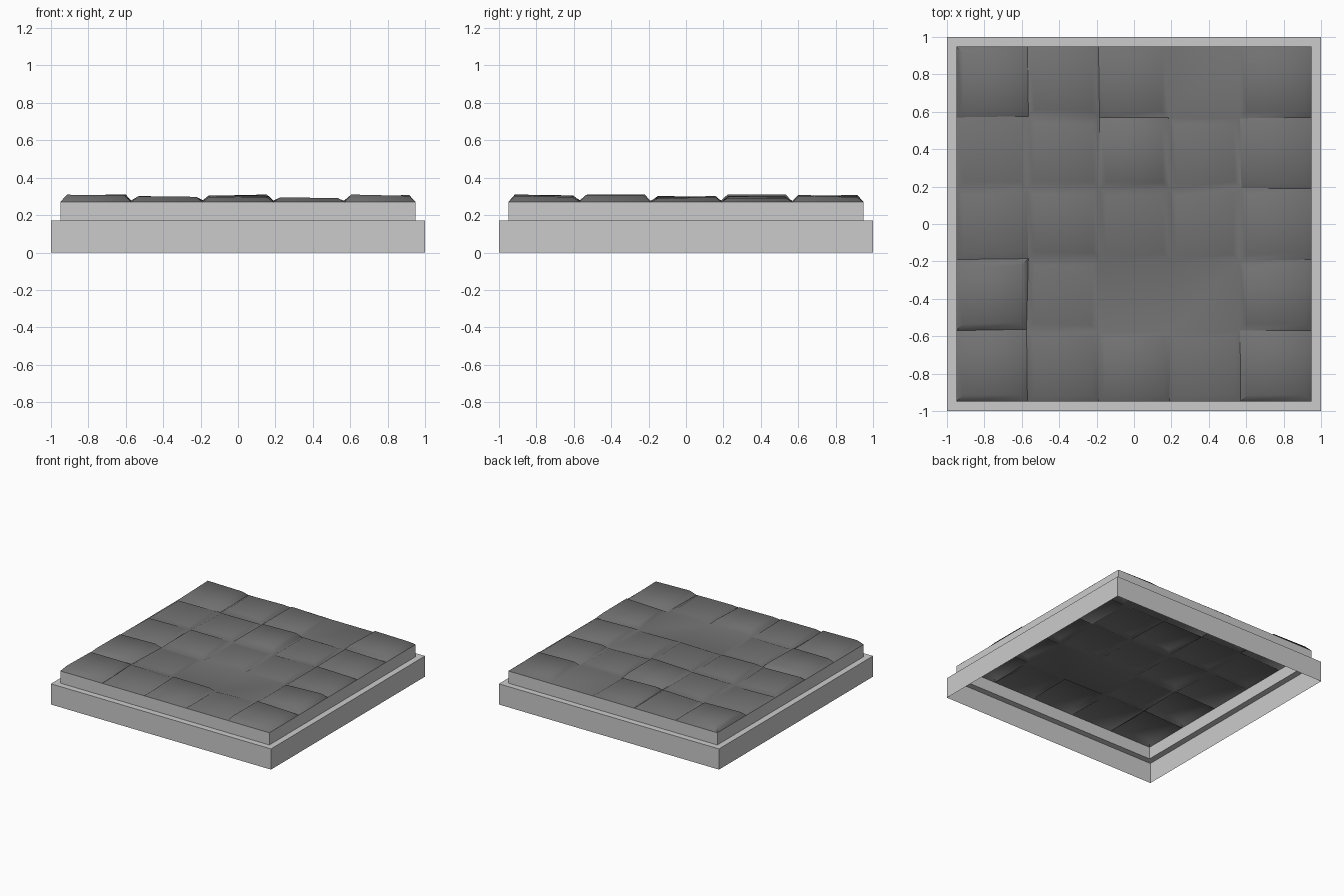
import bpy, bmesh, math, random

if "Cube" in bpy.data.objects:
    bpy.data.objects.remove(bpy.data.objects["Cube"])

random.seed(4)


def make_object(name, bm, color=None):
    bmesh.ops.recalc_face_normals(bm, faces=bm.faces)
    mesh = bpy.data.meshes.new(name)
    bm.to_mesh(mesh)
    bm.free()
    obj = bpy.data.objects.new(name, mesh)
    bpy.context.collection.objects.link(obj)
    if color:
        mat = bpy.data.materials.new(name + "_grey")
        mat.diffuse_color = (*color, 1)
        mat.use_nodes = True
        mat.node_tree.nodes["Principled BSDF"].inputs["Base Color"].default_value = mat.diffuse_color
        mesh.materials.append(mat)
    return obj


# Stepped plinth: an open shell, with a ledge between two wall rings
bm = bmesh.new()
rings = []
for r, z in [(1, 0), (1, 0.17), (0.95, 0.17), (0.95, 0.27)]:
    rings.append([bm.verts.new((sx * r, sy * r, z))
                  for sx, sy in [(-1, -1), (1, -1), (1, 1), (-1, 1)]])
for a, b in zip(rings, rings[1:]):
    for i in range(4):
        j = (i + 1) % 4
        bm.faces.new((a[i], a[j], b[j], b[i]))
make_object("plinth", bm)

# Tile heights above the groove level, front row first; 0 is a missing tile
HEIGHTS = [
    [0.034, 0.025, 0.030, 0.018, 0.034],
    [0.038, 0.015, 0.000, 0.000, 0.032],
    [0.022, 0.025, 0.018, 0.018, 0.025],
    [0.016, 0.022, 0.038, 0.020, 0.026],
    [0.032, 0.022, 0.026, 0.000, 0.032],
]
N, SIZE, GROOVE, BEVEL = 5, 0.38, 0.27, 0.035

# Paved top: grid of groove corners with a raised, tilted face in each cell
bm = bmesh.new()
corner = {}
for i in range(N + 1):
    for j in range(N + 1):
        inside = 0 < i < N and 0 < j < N
        d = 0.008 if inside else 0
        corner[i, j] = bm.verts.new((-0.95 + i * SIZE + random.uniform(-d, d),
                                     -0.95 + j * SIZE + random.uniform(-d, d),
                                     GROOVE + (random.uniform(0, 0.008) if inside else 0)))
for j in range(N):
    for i in range(N):
        ring = [corner[i, j], corner[i + 1, j], corner[i + 1, j + 1], corner[i, j + 1]]
        h = HEIGHTS[j][i]
        if h == 0:
            bm.faces.new(ring)
            continue
        cx, cy = -0.95 + (i + 0.5) * SIZE, -0.95 + (j + 0.5) * SIZE
        tx, ty = random.uniform(-0.005, 0.005), random.uniform(-0.005, 0.005)
        top = []
        for v, (sx, sy) in zip(ring, [(-1, -1), (1, -1), (1, 1), (-1, 1)]):
            z = min(GROOVE + h + sx * tx + sy * ty, 0.31)
            top.append(bm.verts.new((v.co.x - sx * BEVEL, v.co.y - sy * BEVEL, z)))
        bm.faces.new(top)
        for k in range(4):
            m = (k + 1) % 4
            bm.faces.new((ring[k], ring[m], top[m], top[k]))
paving = make_object("stone_tiles", bm, (0.17, 0.17, 0.17))
bpy.context.view_layer.objects.active = paving
paving.select_set(True)
bpy.ops.object.shade_smooth_by_angle(angle=math.radians(60))
